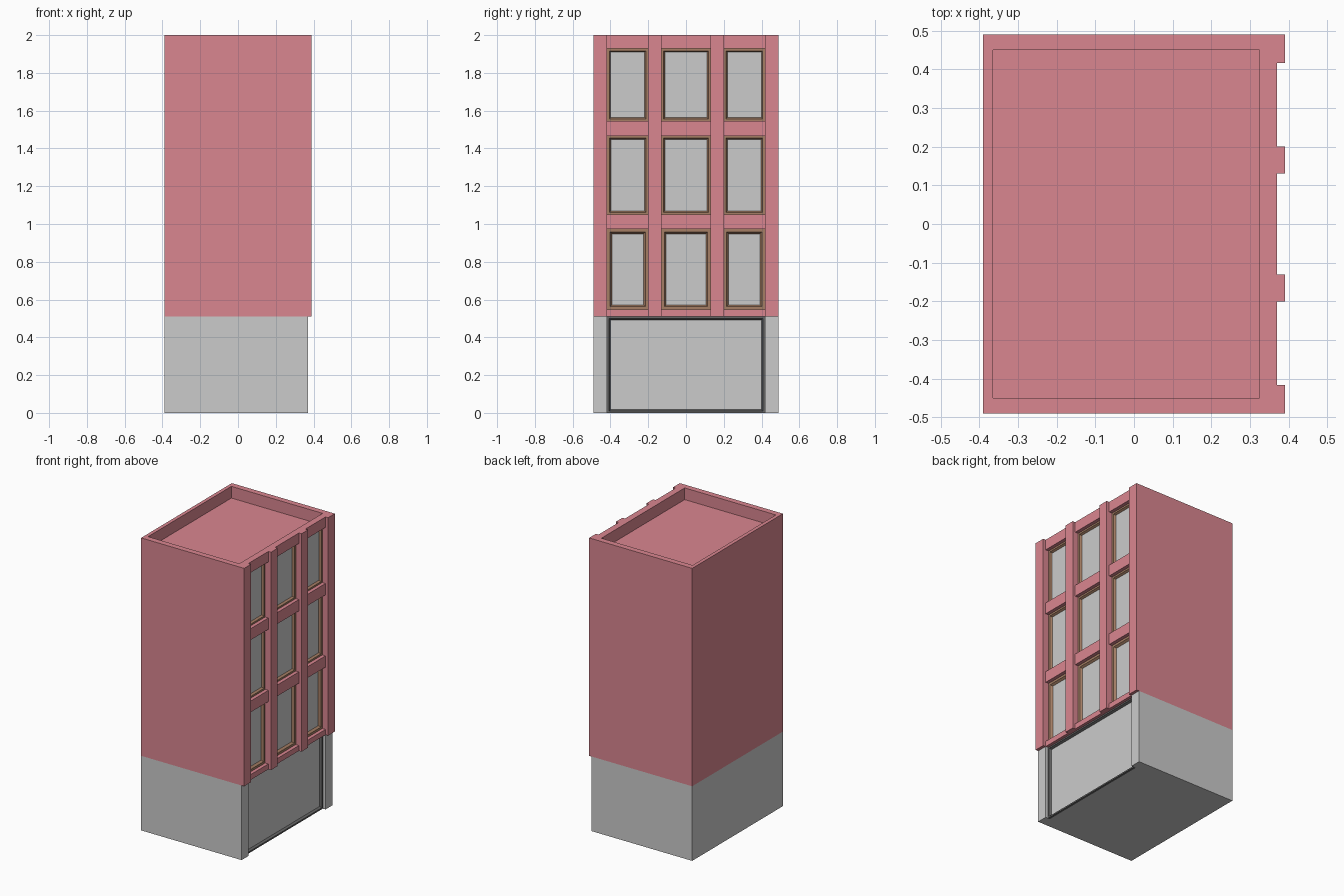
import bpy, bmesh

if "Cube" in bpy.data.objects:
    bpy.data.objects.remove(bpy.data.objects["Cube"])


def material(name, rgb):
    m = bpy.data.materials.new(name)
    m.diffuse_color = (*rgb, 1)
    m.use_nodes = True
    m.node_tree.nodes["Principled BSDF"].inputs["Base Color"].default_value = m.diffuse_color
    return m


PINK = material("pink_wall", (0.70, 0.24, 0.28))
BROWN = material("brown_frame", (0.38, 0.21, 0.13))
DARK = material("dark_frame", (0.13, 0.13, 0.13))


def finish(name, bm, mat=None):
    bmesh.ops.recalc_face_normals(bm, faces=bm.faces)
    me = bpy.data.meshes.new(name)
    bm.to_mesh(me)
    bm.free()
    ob = bpy.data.objects.new(name, me)
    bpy.context.collection.objects.link(ob)
    if mat:
        me.materials.append(mat)
    return ob


def prism(name, plan, z0, z1, mat=None):
    bm = bmesh.new()
    f = bm.faces.new([bm.verts.new((x, y, z0)) for x, y in plan])
    new = bmesh.ops.extrude_face_region(bm, geom=[f])["geom"]
    bmesh.ops.translate(bm, vec=(0, 0, z1 - z0),
                        verts=[v for v in new if isinstance(v, bmesh.types.BMVert)])
    return finish(name, bm, mat)


def box(name, x0, x1, y0, y1, z0, z1, mat=None):
    return prism(name, [(x0, y0), (x1, y0), (x1, y1), (x0, y1)], z0, z1, mat)


def cut(target, cutter):
    mod = target.modifiers.new("cut", "BOOLEAN")
    mod.operation = "DIFFERENCE"
    mod.solver = "EXACT"
    mod.object = cutter
    bpy.context.view_layer.objects.active = target
    bpy.ops.object.modifier_apply(modifier=mod.name)
    bpy.data.objects.remove(cutter)


def frame(name, y0, y1, z0, z1, w, x_front, x_back, mat):
    # flat outer rim, then a sloped lip running back to the pane
    bm = bmesh.new()
    rings = []
    for inset, x in ((0, x_back), (0, x_front), (w * 0.6, x_front), (w, x_back)):
        a, b, c, d = y0 + inset, y1 - inset, z0 + inset, z1 - inset
        rings.append([bm.verts.new((x, y, z)) for y, z in ((a, c), (b, c), (b, d), (a, d))])
    for r, s in zip(rings, rings[1:] + rings[:1]):
        for i in range(4):
            j = (i + 1) % 4
            bm.faces.new((r[i], r[j], s[j], s[i]))
    return finish(name, bm, mat)


HX, HY, WALL, SPLIT = 0.39, 0.49, 0.37, 0.51
BAYS = [(-0.417, -0.20), (-0.13, 0.13), (0.20, 0.417)]
ROWS = [(0.547, 0.973, 0.026), (1.05, 1.467, 0.02), (1.545, 1.928, 0.019)]

# Upper storeys: plan outline with four pilasters on the right side
plan = [(-HX, HY), (-HX, -HY), (HX, -HY)]
for y0, y1 in BAYS:
    plan += [(HX, y0), (WALL, y0), (WALL, y1), (HX, y1)]
plan.append((HX, HY))
upper = prism("upper_storeys", plan, SPLIT, 2.0, PINK)

# Roof pocket behind the parapet
cut(upper, box("roof_cutter", -0.365, 0.325, -0.45, 0.45, 1.92, 2.1))

# Window openings with frames and panes
for r, (z0, z1, w) in enumerate(ROWS):
    for c, (y0, y1) in enumerate(BAYS):
        cut(upper, box("window_cutter", 0.33, 0.38, y0, y1, z0, z1))
        frame(f"window_frame_{r}_{c}", y0, y1, z0, z1, w, 0.346, 0.331, BROWN)
        box(f"window_pane_{r}_{c}", 0.328, 0.332, y0 + w / 2, y1 - w / 2,
            z0 + w / 2, z1 - w / 2)

# Ground floor with a wide recessed shop window
B = 0.417
prism("ground_floor", [(-HX, HY), (-HX, -HY), (WALL, -HY), (WALL, -B), (0.335, -B),
                       (0.335, B), (WALL, B), (WALL, HY)], 0, SPLIT)
frame("shop_window_frame", -B, B, 0, SPLIT, 0.017, 0.35, 0.335, DARK)
